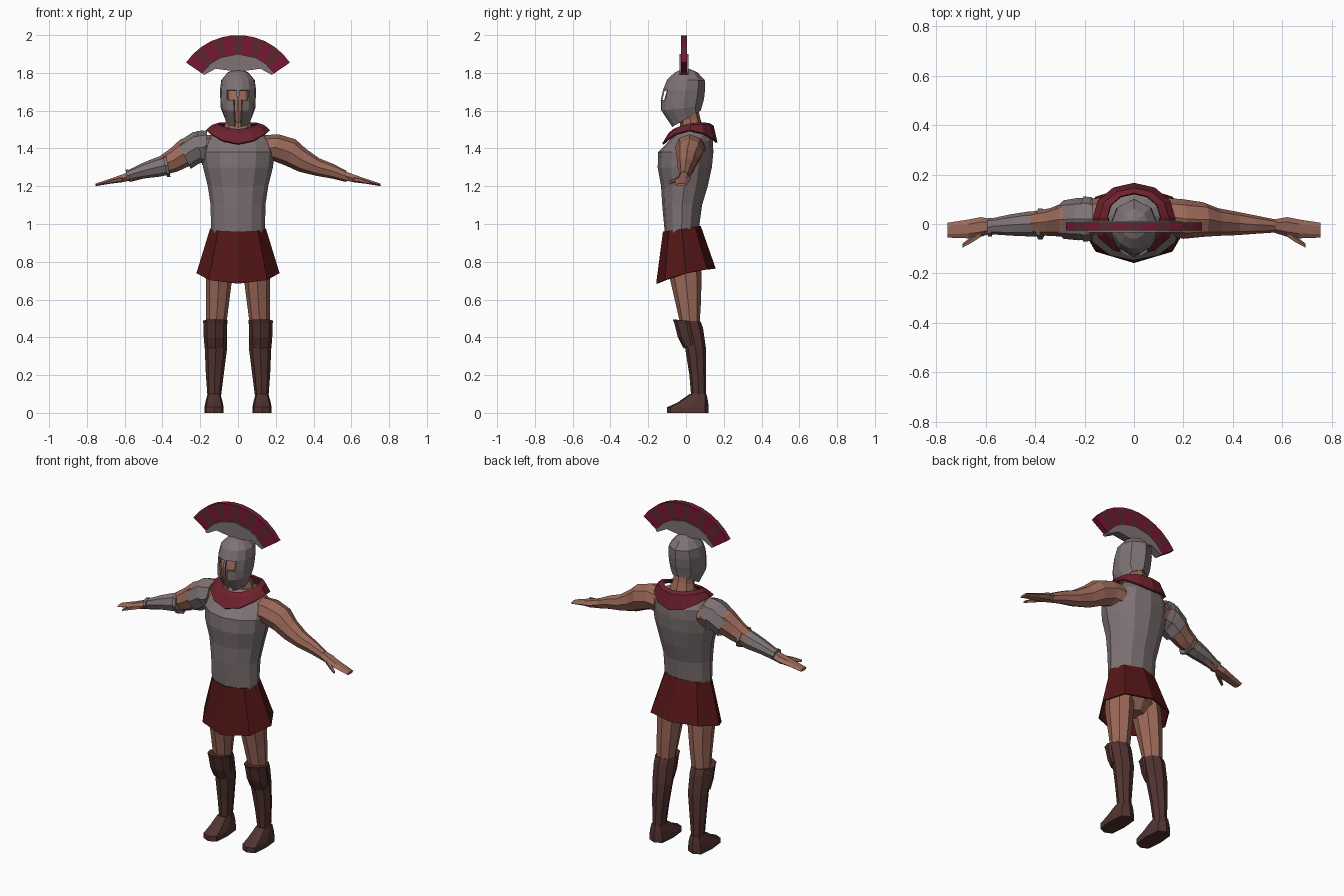
import bpy, bmesh
from math import sin, cos, pi, radians, copysign

if "Cube" in bpy.data.objects:
    bpy.data.objects.remove(bpy.data.objects["Cube"])


def mat(name, r, g, b):
    m = bpy.data.materials.new(name)
    m.diffuse_color = (r, g, b, 1)
    m.use_nodes = True
    m.node_tree.nodes["Principled BSDF"].inputs["Base Color"].default_value = m.diffuse_color
    return m


STEEL = mat("steel", 0.21, 0.17, 0.175)
SKIN = mat("skin", 0.33, 0.14, 0.1)
CLOTH = mat("skirt_red", 0.09, 0.008, 0.008)
SCARF = mat("scarf_red", 0.15, 0.015, 0.026)
CRIMSON = mat("crimson", 0.19, 0.008, 0.035)
MAROON = mat("maroon", 0.11, 0.02, 0.027)
LEATHER = mat("leather", 0.085, 0.034, 0.03)


def loft(name, rings, material, caps=True, skip=(), thick=0):
    """Skin a list of closed rings; skip holds (band, column) faces left open."""
    bm = bmesh.new()
    vs = [[bm.verts.new(p) for p in r] for r in rings]
    n = len(rings[0])
    for i in range(len(vs) - 1):
        for j in range(n):
            if (i, j) not in skip:
                k = (j + 1) % n
                bm.faces.new((vs[i][j], vs[i][k], vs[i + 1][k], vs[i + 1][j]))
    if caps in (True, "first"):
        bm.faces.new(vs[0][::-1])
    if caps in (True, "last"):
        bm.faces.new(vs[-1])
    bmesh.ops.recalc_face_normals(bm, faces=bm.faces)
    me = bpy.data.meshes.new(name)
    bm.to_mesh(me)
    bm.free()
    me.materials.append(material)
    ob = bpy.data.objects.new(name, me)
    bpy.context.collection.objects.link(ob)
    if thick:
        mod = ob.modifiers.new("thickness", 'SOLIDIFY')
        mod.thickness = abs(thick)
        mod.offset = copysign(1, thick)
    return ob


def power(v, p):
    return copysign(abs(v) ** p, v)


def level(zf, zb, hw, yf, yb, n=12, x=0, lift=0, p=1, angles=None):
    """Horizontal ring: front/back heights, half width, front/back depth."""
    out = []
    for a in angles or [2 * pi * i / n for i in range(n)]:
        s, c = power(sin(a), p), power(cos(a), p)
        t = (1 - c) / 2
        out.append((x + hw * s, yf + (yb - yf) * t, zf + (zb - zf) * t + lift * s * s))
    return out


def across(s, x, y, z, ry, rz, lean=0, n=8):
    """Ring around an arm running along x on side s."""
    out = []
    for i in range(n):
        a = 2 * pi * i / n
        out.append((s * (x + lean * sin(a)), y + ry * cos(a), z + rz * sin(a)))
    return out


# cuirass
loft("cuirass", [level(z, z, *r) for z, *r in [
    (0.95, .143, -.112, .065), (1.1, .145, -.126, .085), (1.2, .16, -.132, .115),
    (1.3, .185, -.15, .137), (1.38, .193, -.147, .145), (1.44, .178, -.09, .142),
    (1.49, .12, -.045, .12), (1.51, .08, -.03, .09)]], STEEL)

# hips and skirt
loft("hips", [level(z, z, *r, n=8) for z, *r in [
    (0.74, .05, -.05, .05), (0.8, .15, -.085, .085), (0.96, .135, -.1, .06)]], SKIN)
loft("skirt", [level(.96, .99, .148, -.122, .078, n=8),
               level(.685, .765, .22, -.158, .157, n=8, lift=.015)],
     CLOTH, caps=False, thick=-.008)

# neck, scarf and head
loft("neck", [level(1.47, 1.49, .085, -.035, .1, n=8), level(1.54, 1.56, .062, -.03, .075, n=8),
              level(1.64, 1.64, .06, -.04, .06, n=8)], SKIN)
loft("neck_scarf", [level(1.495, 1.525, .105, -.06, .12, lift=.015),
                    level(1.475, 1.515, .135, -.085, .138, lift=.02),
                    level(1.42, 1.43, .162, -.118, .157, lift=.065)],
     SCARF, caps=False, thick=.01)
loft("head", [level(z, z, *r) for z, *r in [
    (1.535, .035, -.085, .02), (1.6, .075, -.113, .06), (1.66, .08, -.115, .08),
    (1.71, .08, -.1, .085), (1.76, .06, -.07, .06)]], SKIN)

# helmet: columns follow nose guard, cheek slits and eye openings
half = [4, 14, 38, 65, 95, 132]
cols = [radians(a) for a in half + [180] + [-a for a in reversed(half)]]
last = len(cols) - 1
slit = {0, last - 1}
eye = {1, last - 2}
holes = {(2, c) for c in slit | eye} | {(b, c) for b in (0, 1) for c in slit} | {(0, last)}
loft("helmet", [level(*r, angles=cols) for r in [
    (1.513, 1.6, .07, -.075, .078), (1.6, 1.625, .092, -.133, .085),
    (1.655, 1.66, .094, -.134, .095), (1.71, 1.71, .096, -.122, .101),
    (1.765, 1.76, .089, -.1, .1), (1.802, 1.802, .055, -.06, .062),
    (1.82, 1.82, .018, -.02, .022)]], STEEL, caps="last", skip=holes, thick=-.009)


# transverse crest: fan of plume segments over a curved holder
def fan(a, r, y):
    return (r * sin(a), y, 1.667 + r * cos(a))


def slab(name, profile_a, profile_b, y0, y1, material):
    """Bar through a list of (angle, inner radius, outer radius)."""
    loft(name, [[fan(a, ri, y0), fan(a, ro, y0), fan(a, ro, y1), fan(a, ri, y1)]
                for a, ri, ro in profile_a + profile_b], material)


SPAN, SEG = radians(55.7), 11
step = 2 * SPAN / SEG
for i in range(SEG):
    a = -SPAN + i * step
    slab("crest_plume", [(a, .228, .333)], [(a + step, .228, .333)],
         -.026, .006, MAROON if i % 2 else CRIMSON)
slab("crest_holder", [(-SPAN, .217, .233), (-.65, .195, .233), (-.4, .16, .233)],
     [(0, .14, .233), (.4, .16, .233), (.65, .195, .233), (SPAN, .217, .233)],
     -.034, .013, STEEL)

# arms, hands and legs on both sides
for s, tag in ((-1, "right"), (1, "left")):
    loft(tag + "_arm", [across(s, *r) for r in [
        (.14, .03, 1.40, .075, .07), (.2, .02, 1.405, .08, .07, .015),
        (.28, .018, 1.378, .07, .07, .025), (.34, .008, 1.338, .056, .06, .02),
        (.42, .002, 1.302, .047, .046, .01), (.5, -.003, 1.28, .036, .04),
        (.575, -.008, 1.252, .026, .03)]], SKIN)
    loft(tag + "_hand", [across(s, *r, n=6) for r in [
        (.565, -.008, 1.255, .026, .028), (.62, -.012, 1.24, .04, .023),
        (.67, -.02, 1.228, .038, .016), (.755, -.025, 1.207, .03, .008)]], SKIN)
    loft(tag + "_thumb", [across(s, *r, n=5) for r in [
        (.61, -.03, 1.238, .018, .015), (.65, -.06, 1.23, .015, .012),
        (.695, -.089, 1.218, .009, .007)]], SKIN)

    x = s
    loft(tag + "_thigh", [level(z, z, *r, n=8, x=s * c) for z, c, *r in [
        (.9, .085, .075, -.09, .07), (.73, .1, .071, -.09, .082),
        (.6, .107, .062, -.06, .08), (.47, .115, .053, -.03, .072)]], SKIN)
    loft(tag + "_boot", [level(z, z, *r, n=8, x=s * c) for z, c, *r in [
        (.485, .118, .06, -.04, .077), (.45, .118, .061, -.035, .09),
        (.34, .117, .059, -.004, .106), (.2, .123, .047, .018, .107),
        (.08, .126, .035, .028, .107)]], LEATHER)
    loft(tag + "_knee_guard", [level(zf, zb, *r, n=8, x=s * .12) for zf, zb, *r in [
        (.496, .48, .066, -.07, .07), (.475, .465, .063, -.062, .07),
        (.4, .42, .062, -.043, .07), (.34, .38, .058, -.012, .07)]], LEATHER)
    loft(tag + "_foot", [level(*r, n=8, x=s * .127, p=.55) for r in [
        (0, 0, .051, -.1, .12), (.03, .03, .051, -.1, .12),
        (.055, .065, .045, -.045, .116), (.1, .1, .034, .02, .108)]], LEATHER)

# armour worn on the right arm only
loft("shoulder_guard", [across(-1, *r) for r in [
    (.165, .02, 1.415, .08, .08), (.225, .02, 1.402, .086, .084, .015),
    (.285, .018, 1.362, .078, .07, .035)]], STEEL, caps="first")
loft("shoulder_lame", [across(-1, *r) for r in [
    (.17, .02, 1.41, .088, .085, .01), (.205, .02, 1.402, .092, .09, .015)]],
    STEEL, caps=False)
loft("bracer", [across(-1, *r) for r in [
    (.37, 0, 1.315, .05, .053, .012), (.43, 0, 1.3, .05, .05, .01),
    (.5, -.004, 1.283, .043, .042), (.585, -.01, 1.257, .031, .027)]], STEEL)
for name, ring, w in (("elbow_band", (0, 1.31, .063, .06, .012), .018),
                      ("wrist_band", (-.013, 1.258, .037, .03, .004), .016)):
    x0 = .37 if name == "elbow_band" else .575
    loft(name, [across(-1, x0, *ring), across(-1, x0 + w, *ring)], STEEL)
